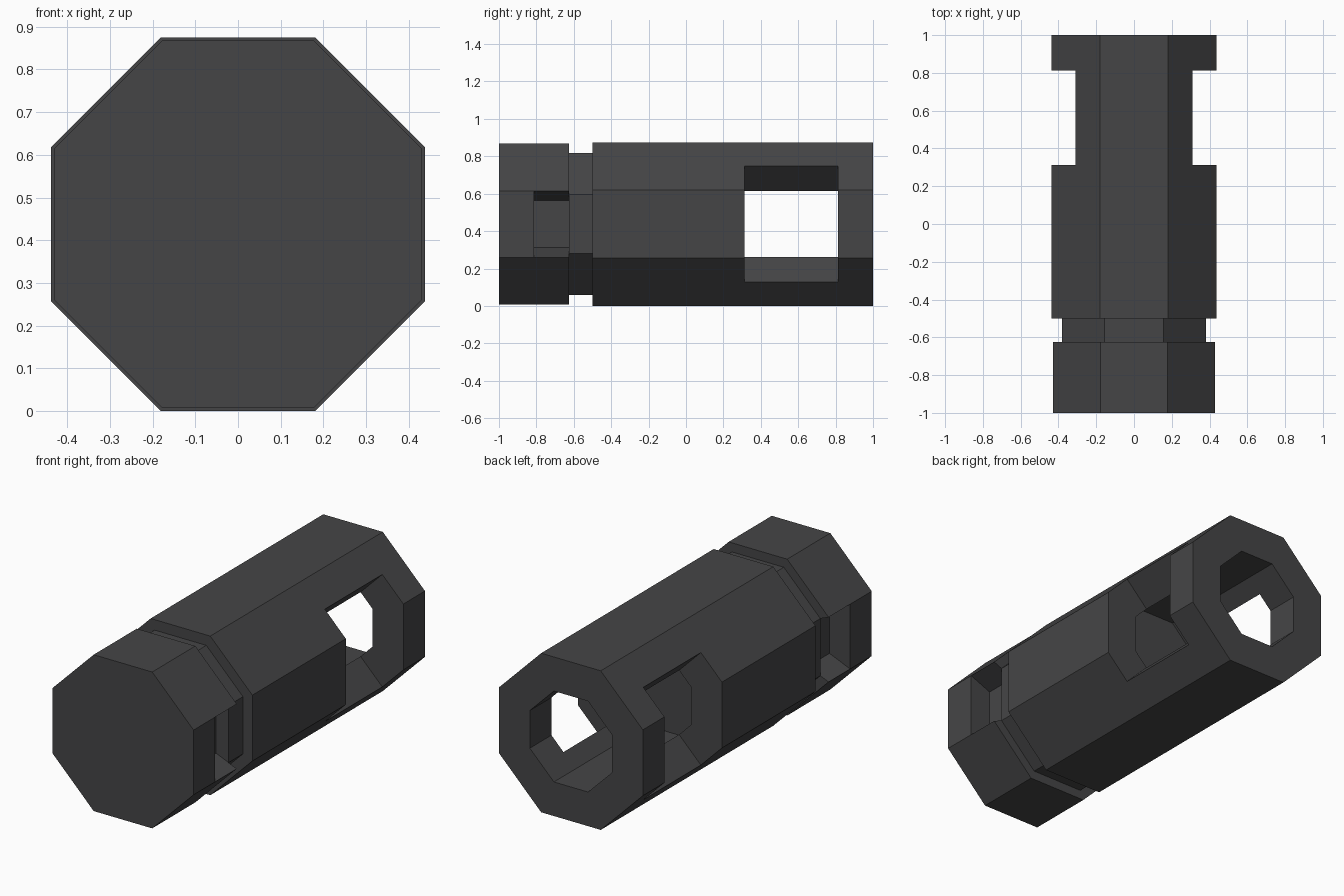
import bpy, bmesh, math

if "Cube" in bpy.data.objects:
    bpy.data.objects.remove(bpy.data.objects["Cube"])

CZ = 0.4375                      # height of the long axis
T = math.tan(math.pi / 8)

metal = bpy.data.materials.new("dark_grey")
metal.diffuse_color = (0.06, 0.06, 0.062, 1)
metal.use_nodes = True
metal.node_tree.nodes["Principled BSDF"].inputs["Base Color"].default_value = metal.diffuse_color


def octagon(apothem):
    """Flat-topped octagon profile in the x/z plane."""
    r = apothem / math.cos(math.pi / 8)
    return [(r * math.cos((k + 0.5) * math.pi / 4),
             r * math.sin((k + 0.5) * math.pi / 4)) for k in range(8)]


def prism(name, profile, y0, y1):
    """Extrude an x/z profile along y."""
    bm = bmesh.new()
    face = bm.faces.new([bm.verts.new((x, y0, z + CZ)) for x, z in profile])
    ext = bmesh.ops.extrude_face_region(bm, geom=[face], use_keep_orig=True)
    for v in ext["geom"]:
        if isinstance(v, bmesh.types.BMVert):
            v.co.y = y1
    bmesh.ops.recalc_face_normals(bm, faces=bm.faces[:])
    mesh = bpy.data.meshes.new(name)
    bm.to_mesh(mesh)
    bm.free()
    mesh.materials.append(metal)
    ob = bpy.data.objects.new(name, mesh)
    bpy.context.collection.objects.link(ob)
    return ob


def side_cutters(name, inner, outer, slope, y0, y1):
    """Matching radial wedges on the left and right."""
    return [prism(name, [(s * inner, -inner * slope), (s * outer, -outer * slope),
                         (s * outer, outer * slope), (s * inner, inner * slope)], y0, y1)
            for s in (-1, 1)]


def cut(ob, cutters):
    """Subtract the cutters, bake the result and remove them."""
    for c in cutters:
        c.hide_render = True
        mod = ob.modifiers.new("cut", 'BOOLEAN')
        mod.operation = 'DIFFERENCE'
        mod.solver = 'EXACT'
        mod.object = c
    bpy.context.view_layer.update()
    deps = bpy.context.evaluated_depsgraph_get()
    mesh = bpy.data.meshes.new_from_object(ob.evaluated_get(deps))
    ob.modifiers.clear()
    ob.data = mesh
    for c in cutters:
        bpy.data.objects.remove(c)


# Main tube: rear bore with a large window on each side
tube = prism("main_tube", octagon(0.4375), -0.5, 1.0)
cut(tube, [prism("bore_cutter", octagon(0.25), 0.19, 1.1)])
cut(tube, side_cutters("window_cutter", 0.1, 0.6, 1.0, 0.3125, 0.8125))

# Narrow neck between the tube and the front cap
prism("neck", octagon(0.38), -0.625, -0.5)

# Front cap with a shallow recess in each side, open towards the neck
cap = prism("front_cap", octagon(0.43), -1.0, -0.625)
cut(cap, side_cutters("recess_cutter", 0.304, 0.6, T, -0.8125, -0.6))
